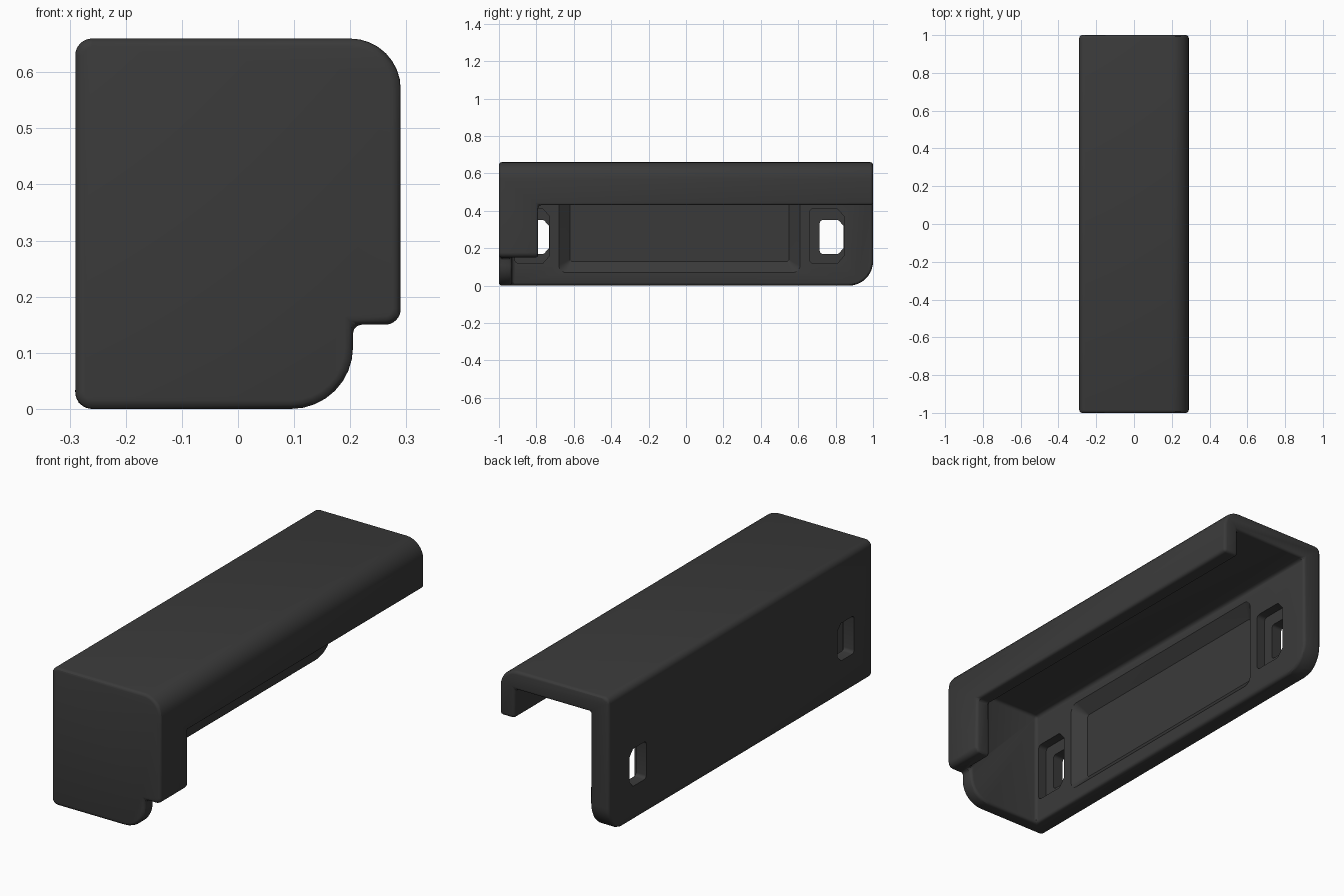
import bpy, bmesh, math
from mathutils import Vector

if "Cube" in bpy.data.objects:
    bpy.data.objects.remove(bpy.data.objects["Cube"])


def rounded(corners, steps=8):
    """Outline from (a, b, radius) corners, each filleted with an arc."""
    out, n = [], len(corners)
    for i, (a, b, r) in enumerate(corners):
        p = Vector((a, b))
        if r == 0:
            out.append(p)
            continue
        u = (Vector(corners[i - 1][:2]) - p).normalized()
        v = (Vector(corners[(i + 1) % n][:2]) - p).normalized()
        half = u.angle(v) / 2
        centre = p + (u + v).normalized() * (r / math.sin(half))
        s = p + u * (r / math.tan(half)) - centre
        e = p + v * (r / math.tan(half)) - centre
        sweep = math.pi - 2 * half
        for k in range(steps + 1):
            t = k / steps
            out.append(centre + (s * math.sin((1 - t) * sweep) + e * math.sin(t * sweep)) / math.sin(sweep))
    return out


def prism(name, axis, d0, pts0, d1, pts1=None):
    """Solid between two matching outlines, along x (outline y,z) or y (outline x,z)."""
    place = (lambda d, p: (d, p[0], p[1])) if axis == 'x' else (lambda d, p: (p[0], d, p[1]))
    pts1 = pts1 or pts0
    bm = bmesh.new()
    lo = [bm.verts.new(place(d0, p)) for p in pts0]
    hi = [bm.verts.new(place(d1, p)) for p in pts1]
    bm.faces.new(lo)
    bm.faces.new(hi)
    n = len(lo)
    for i in range(n):
        j = (i + 1) % n
        bm.faces.new((lo[i], lo[j], hi[j], hi[i]))
    bmesh.ops.recalc_face_normals(bm, faces=bm.faces)
    mesh = bpy.data.meshes.new(name)
    bm.to_mesh(mesh)
    bm.free()
    ob = bpy.data.objects.new(name, mesh)
    bpy.context.collection.objects.link(ob)
    return ob


def rect(a0, a1, b0, b1, r=0):
    return rounded([(a0, b0, r), (a1, b0, r), (a1, b1, r), (a0, b1, r)])


def apply(ob, mod):
    bpy.context.view_layer.objects.active = ob
    bpy.ops.object.modifier_apply(modifier=mod.name)


def cut(ob, cutter):
    mod = ob.modifiers.new("cut", 'BOOLEAN')
    mod.operation = 'DIFFERENCE'
    mod.solver = 'EXACT'
    mod.object = cutter
    apply(ob, mod)
    bpy.data.objects.remove(cutter, do_unlink=True)


# Outer block with the end plate outline
cover = prism("cover_shell", 'y', -1, rounded([
    (-.29, 0, .03), (.205, 0, .11), (.205, .15, 0), (.29, .15, .028),
    (.29, .66, .09), (-.29, .66, .03)]), 1)

# Hollow inside, side opening under the lip, rounded lower wall corner
cut(cover, prism("cavity", 'y', -.93, rect(-.19, .21, -1, .57), 2))
cut(cover, prism("side_opening", 'x', .1, rect(-.79, 2, -1, .43), 1))
arc = [(1 - .13 + .13 * math.sin(t), .13 - .13 * math.cos(t))
       for t in [math.pi / 2 * k / 10 for k in range(11)]]
cut(cover, prism("corner_cut", 'x', -1, arc + [(1.2, .13), (1.2, -.2), (.87, -.2)], 0))

# Soft edges
bev = cover.modifiers.new("soft_edges", 'BEVEL')
bev.width = .015
bev.segments = 3
bev.limit_method = 'ANGLE'
bev.angle_limit = math.radians(40)
bev.use_clamp_overlap = False
apply(cover, bev)

# Long sloped recess on the inner wall face
cut(cover, prism("long_recess", 'x', -.18, rect(-.692, .622, .058, .532, .045),
                 -.24, rect(-.62, .55, .13, .46, .01)))

# Latch pockets with through slots
for c in (.78, -.795):
    cut(cover, prism("pocket", 'x', -.15, rounded([
        (c - .12, .12, .02), (c + .03, .12, .01), (c + .065, .16, .01),
        (c + .065, .37, .01), (c + .03, .41, .01), (c - .12, .41, .02)], 4), -.235))
    cut(cover, prism("slot", 'x', -.15, rounded([
        (c - .065, .17, .015), (c + .035, .17, .008), (c + .062, .2, .008),
        (c + .062, .32, .008), (c + .035, .35, .008), (c - .065, .35, .015)], 4), -.4))

# Single dark plastic colour
mat = bpy.data.materials.new("dark_grey")
mat.diffuse_color = (.042, .042, .042, 1)
mat.use_nodes = True
mat.node_tree.nodes["Principled BSDF"].inputs["Base Color"].default_value = mat.diffuse_color
cover.data.materials.clear()
cover.data.materials.append(mat)
for f in cover.data.polygons:
    f.material_index = 0

bpy.ops.object.select_all(action='DESELECT')
cover.select_set(True)
bpy.context.view_layer.objects.active = cover
bpy.ops.object.shade_smooth_by_angle(angle=math.radians(30))
